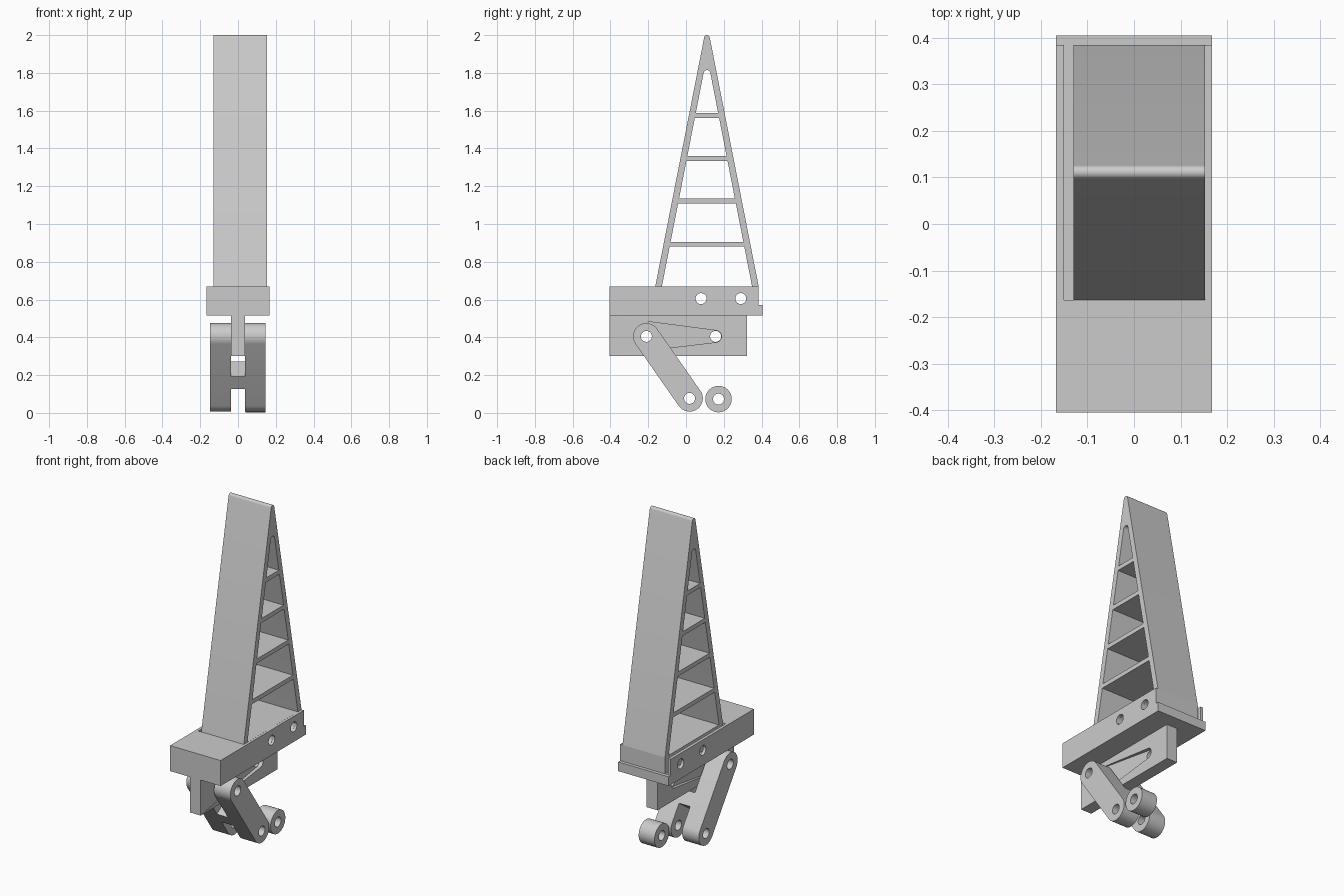
import bpy, bmesh, math
from mathutils import Vector

if "Cube" in bpy.data.objects:
    bpy.data.objects.remove(bpy.data.objects["Cube"])


def prism(name, profile, x0, x1):
    """Extrude a (y, z) profile along x."""
    bm = bmesh.new()
    face = bm.faces.new([bm.verts.new((x0, y, z)) for y, z in profile])
    ext = bmesh.ops.extrude_face_region(bm, geom=[face])
    verts = [v for v in ext["geom"] if isinstance(v, bmesh.types.BMVert)]
    bmesh.ops.translate(bm, verts=verts, vec=(x1 - x0, 0, 0))
    bmesh.ops.recalc_face_normals(bm, faces=bm.faces)
    me = bpy.data.meshes.new(name)
    bm.to_mesh(me)
    bm.free()
    ob = bpy.data.objects.new(name, me)
    bpy.context.collection.objects.link(ob)
    return ob


def rect(y0, y1, z0, z1):
    return [(y0, z0), (y1, z0), (y1, z1), (y0, z1)]


def arc(cy, cz, r, a0, a1, n):
    return [(cy + r * math.cos(a0 + (a1 - a0) * i / n),
             cz + r * math.sin(a0 + (a1 - a0) * i / n)) for i in range(n + 1)]


def circle(cy, cz, r, n=40):
    return arc(cy, cz, r, 0, 2 * math.pi, n)[:-1]


def select(ob):
    bpy.ops.object.select_all(action='DESELECT')
    ob.select_set(True)
    bpy.context.view_layer.objects.active = ob


def cut(ob, cutter):
    cutter.hide_render = True
    select(ob)
    mod = ob.modifiers.new("cut", 'BOOLEAN')
    mod.operation = 'DIFFERENCE'
    mod.solver = 'EXACT'
    mod.object = cutter
    bpy.ops.object.modifier_apply(modifier=mod.name)
    bpy.data.objects.remove(cutter)


def drill(ob, *points):
    for y, z in points:
        cut(ob, prism("hole_cutter", circle(y, z, 0.029), -0.5, 0.5))


def smooth(ob):
    select(ob)
    bpy.ops.object.shade_smooth_by_angle(angle=math.radians(30))


W = 0.168
FLOOR = 0.571
PINS = [(0.08, 0.605), (0.29, 0.605)]

# base block with rear lip and an open-backed socket
base = prism("base_block", [(-0.405, 0.515), (0.405, 0.515), (0.405, 0.57),
                            (0.385, 0.57), (0.385, 0.668), (-0.405, 0.668)], -W, W)
cut(base, prism("socket_cutter", rect(-0.163, 0.5, FLOOR, 0.8), -0.15, 0.153))
drill(base, *PINS)
smooth(base)

# tower foot sitting in the socket
TX = (-0.13, 0.1525)
foot = prism("tower_foot", rect(-0.162, 0.385, FLOOR, 0.668), *TX)
drill(foot, *PINS)
smooth(foot)

# tapered tower walls with rounded tip
YC, Z0 = 0.111, 0.668
tilt = math.atan2(0.2, 1.0)
outer = arc(YC, 1.985, 0.015, tilt, math.pi - tilt, 10)
inner = arc(YC, 1.797, 0.018, math.pi - tilt, tilt, 10)
walls = prism("tower_walls", [(0.385, Z0)] + outer + [(-0.163, Z0), (-0.128, Z0)]
              + inner + [(0.350, Z0)], *TX)
smooth(walls)


def inner_half(z):
    top_y, top_z = inner[-1]
    return 0.239 + (top_y - YC - 0.239) * (z - Z0) / (top_z - Z0)


# tower rungs
for i, z in enumerate((0.88, 1.108, 1.334, 1.561)):
    a, b = inner_half(z), inner_half(z + 0.026)
    prism(f"tower_rung_{i + 1}", [(YC - a, z), (YC + a, z),
                                  (YC + b, z + 0.026), (YC - b, z + 0.026)], *TX)

# keel with tapered ramp recesses leading to a snap hole
R = 0.036
keel = prism("keel", rect(-0.405, 0.322, 0.302, 0.515), -R, R)
wedge = [(-0.405, 0.51), (-0.405, 0.306)] + arc(0.157, 0.405, 0.031, -1.45, 1.45, 14)
for side in (-1, 1):
    cutter = prism("ramp_cutter", wedge, side * R, side * 0.08)
    for v in cutter.data.vertices:
        if abs(v.co.x) < 0.05:
            v.co.x -= side * 0.022 * (v.co.y + 0.405) / 0.56
    cut(keel, cutter)
drill(keel, (0.157, 0.405), (-0.21, 0.405))
smooth(keel)

# H-shaped lever: two rounded arms and a cross web
top, low, r = Vector((-0.21, 0.405)), Vector((0.019, 0.077)), 0.07
d = (top - low).normalized()
n = Vector((-d.y, d.x))
ang = math.atan2(d.y, d.x)
capsule = (arc(*top, r, ang - math.pi / 2, ang + math.pi / 2, 24)
           + arc(*low, r, ang + math.pi / 2, ang + 1.5 * math.pi, 24))
for name, x0, x1 in (("lever_arm_left", -0.147, -0.037), ("lever_arm_right", 0.037, 0.145)):
    arm = prism(name, capsule, x0, x1)
    drill(arm, top, low)
    smooth(arm)
web = [low + d * s + n * t for s, t in ((0.11, -r), (0.11, r), (0.19, r), (0.19, -r))]
prism("lever_web", [tuple(p) for p in web], -0.037, 0.037)

# loose roller beside the lever
roller = prism("roller", circle(0.172, 0.073, r, 48), 0.04, 0.145)
drill(roller, (0.172, 0.073))
smooth(roller)
